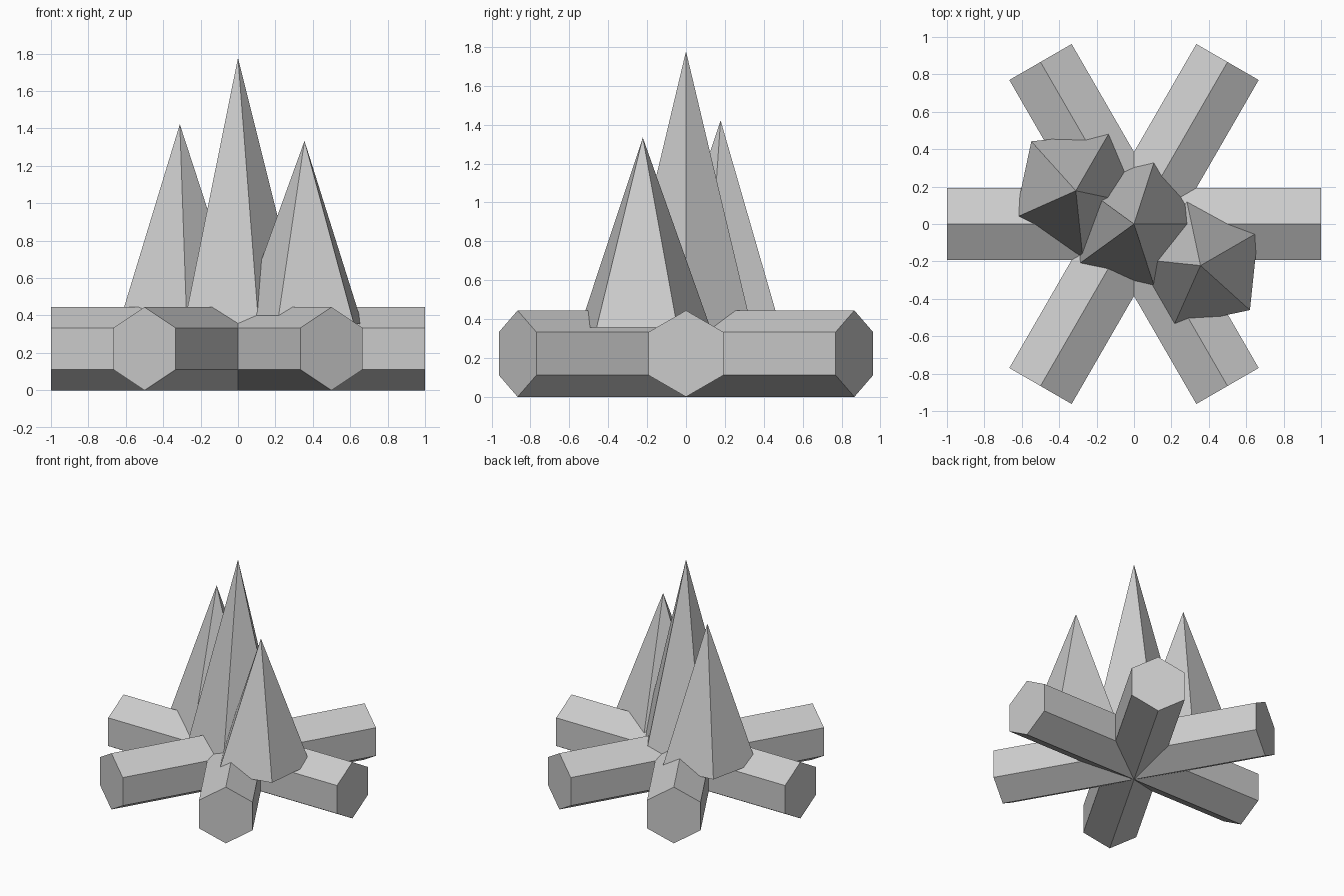
import bpy, bmesh, math
from mathutils import Matrix, Vector

if "Cube" in bpy.data.objects:
    bpy.data.objects.remove(bpy.data.objects["Cube"])

U = 2 / 4.5  # modelling unit: a log is 4.5 units long

grey = bpy.data.materials.new("plain_grey")
grey.diffuse_color = (0.6, 0.6, 0.6, 1)
grey.use_nodes = True
grey.node_tree.nodes["Principled BSDF"].inputs["Base Color"].default_value = grey.diffuse_color


def add_object(name, bm):
    bmesh.ops.recalc_face_normals(bm, faces=bm.faces)
    mesh = bpy.data.meshes.new(name)
    bm.to_mesh(mesh)
    bm.free()
    mesh.materials.append(grey)
    bpy.context.collection.objects.link(bpy.data.objects.new(name, mesh))


def ring(bm, radius, sides, turn, z):
    steps = [math.radians(turn) + math.tau * i / sides for i in range(sides)]
    return [bm.verts.new((radius * math.cos(a), radius * math.sin(a), z)) for a in steps]


# Hexagonal log lying through the centre, with a ridge on top
def log(name, angle):
    bm = bmesh.new()
    a, b = (ring(bm, 0.5 * U, 6, 0, z) for z in (-1, 1))
    bm.faces.new(a)
    bm.faces.new(b)
    for i in range(6):
        j = (i + 1) % 6
        bm.faces.new((a[i], a[j], b[j], b[i]))
    bm.transform(Matrix.Translation((0, 0, 0.5 * U))
                 @ Matrix.Rotation(math.radians(angle), 4, 'Z')
                 @ Matrix.Rotation(math.radians(90), 4, 'Y'))
    add_object(name, bm)


# Five-sided pointed flame
def flame(name, x, y, height, turn):
    bm = bmesh.new()
    base = ring(bm, 0.8 * U, 5, turn, 0)
    tip = bm.verts.new((0, 0, height * U))
    bm.faces.new(base)
    for i in range(5):
        bm.faces.new((base[i], base[(i + 1) % 5], tip))
    bm.transform(Matrix.Translation(Vector((x, y, 0.8)) * U))
    add_object(name, bm)


for n, angle in enumerate((0, 60, 120), 1):
    log(f"log_{n}", angle)

flame("centre_flame", 0, 0, 3.2, 0)
flame("back_left_flame", -0.7, 0.4, 2.4, 60)
flame("front_right_flame", 0.8, -0.5, 2.2, 30)
